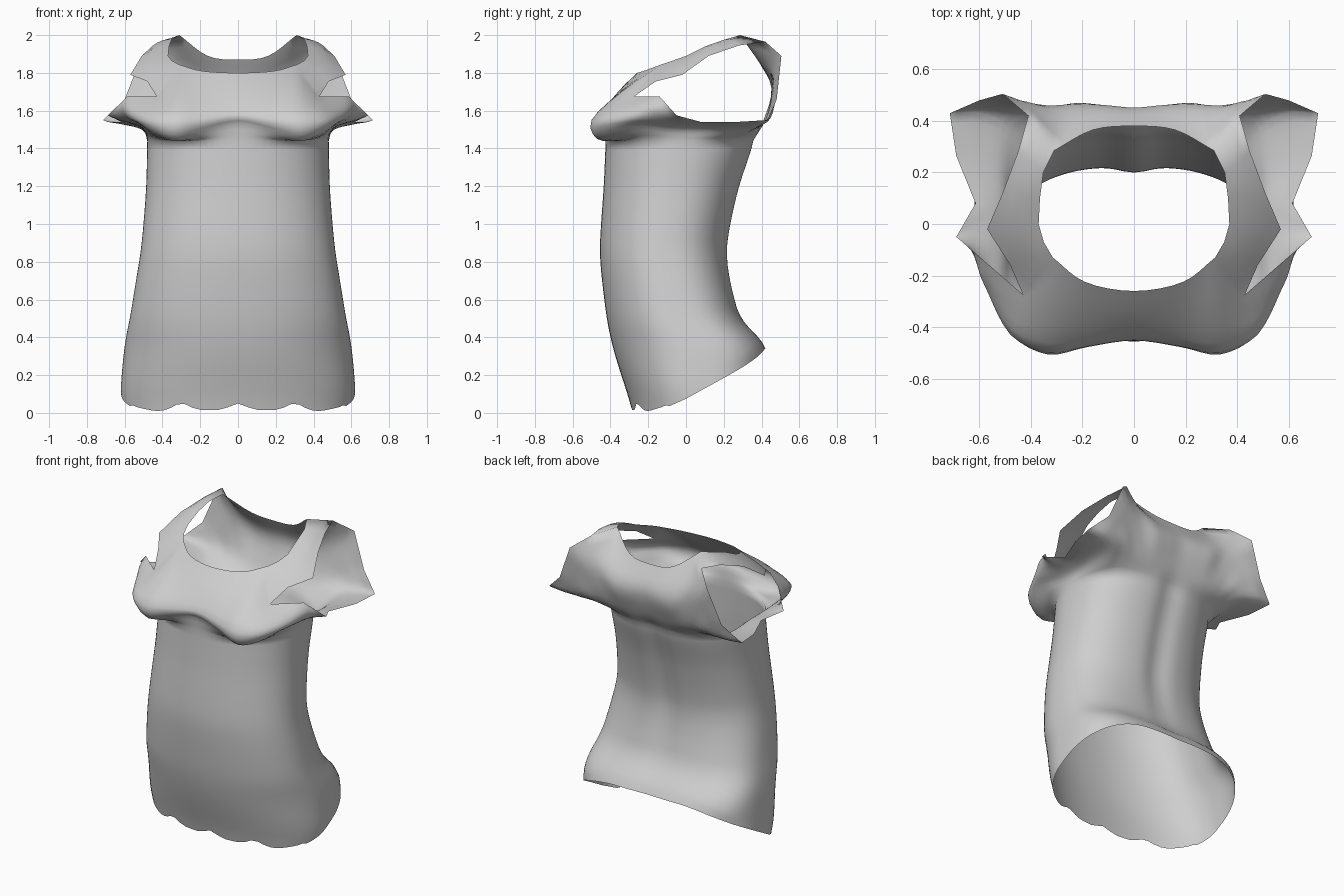
import bpy, bmesh, math
from mathutils import Vector

if "Cube" in bpy.data.objects:
    bpy.data.objects.remove(bpy.data.objects["Cube"])

SUB = 4        # mesh columns between control columns
BODY_ROWS = 30
YOKE_ROWS = 12
TOP_Z = 1.44   # where the skirt meets the yoke

# Skirt sections: height, half width, front y, back y
SECTIONS = [(0, .605, -.28, .40), (.1, .624, -.31, .41), (.3, .607, -.375, .43),
            (.36, .60, -.39, .44), (.42, .59, -.405, .36), (.5, .572, -.42, .285),
            (.7, .54, -.445, .235), (.85, .515, -.458, .218), (1.0, .50, -.45, .24),
            (1.2, .485, -.435, .287), (TOP_Z, .48, -.425, .37)]
# Hem height along the depth
HEM = [(-.2, .0), (-.1, .03), (0, .075), (.1, .13), (.2, .185), (.3, .24), (.42, .31)]
# Angle of each control column, front centre to back centre
ANGLES = [0, 17, 34, 52, 68, 83, 97, 110, 122, 134, 145, 153, 161, 170, 180]

# Yoke control columns, rising from the skirt to the open edge
FRONT_YOKE = [
    [(0, -.435, 1.53), (0, -.45, 1.58), (0, -.36, 1.70), (0, -.26, 1.80)],
    [(.18, -.45, 1.49), (.18, -.475, 1.56), (.18, -.36, 1.69), (.19, -.225, 1.81)],
    [(.33, -.47, 1.45), (.33, -.50, 1.55), (.32, -.34, 1.70), (.315, -.13, 1.845)],
    [(.44, -.40, 1.475), (.48, -.43, 1.55), (.45, -.34, 1.63), (.43, -.275, 1.675)],
    [(.51, -.26, 1.52), (.57, -.24, 1.56), (.60, -.19, 1.62), (.585, -.14, 1.675)],
    [(.50, -.09, 1.50), (.55, -.06, 1.53), (.62, -.04, 1.55), (.69, -.05, 1.575)],
]
BACK_YOKE = [
    [(.50, .06, 1.50), (.56, .08, 1.53), (.615, .08, 1.54)],
    [(.51, .22, 1.50), (.60, .25, 1.525), (.69, .265, 1.54)],
    [(.49, .37, 1.51), (.60, .43, 1.54), (.715, .43, 1.55)],
    [(.43, .42, 1.54), (.52, .465, 1.63), (.60, .48, 1.66)],
    [(.35, .42, 1.55), (.42, .47, 1.74), (.51, .505, 1.89)],
    [(.27, .42, 1.55), (.33, .46, 1.76), (.41, .42, 1.965)],
    [(.19, .42, 1.55), (.23, .465, 1.75), (.31, .285, 2.00)],
    [(.10, .415, 1.55), (.12, .462, 1.72), (.16, .365, 1.89)],
    [(0, .41, 1.55), (0, .452, 1.72), (0, .38, 1.87)],
]
# Strap stations, front to back: neck side, arm side
STRAP = [((.35, -.07, 1.865), (.48, -.16, 1.755)), ((.37, 0, 1.89), (.57, -.02, 1.79)),
         ((.365, .10, 1.94), (.51, .12, 1.89)), ((.352, .20, 1.975), (.45, .28, 1.945))]


def lerp_table(table, v):
    """Linear lookup in rows whose first entry is the key."""
    if v <= table[0][0]:
        return table[0][1:]
    for a, b in zip(table, table[1:]):
        if v <= b[0]:
            k = (v - a[0]) / (b[0] - a[0])
            return [p + (q - p) * k for p, q in zip(a[1:], b[1:])]
    return table[-1][1:]


def flip(p):
    return Vector((-p.x, p.y, p.z))


def spline(pts, t):
    """Smooth curve through pts, t from 0 to len(pts) - 1."""
    n = len(pts) - 1
    i = min(int(t), n - 1)
    k = t - i
    b, c = pts[i], pts[i + 1]
    a = pts[i - 1] if i else b * 2 - c
    d = pts[i + 2] if i + 2 <= n else c * 2 - b
    return 0.5 * (b * 2 + (c - a) * k + (a * 2 - b * 5 + c * 4 - d) * k ** 2
                  + (b * 3 - a - c * 3 + d) * k ** 3)


def ring_point(ring, i, edge):
    """Point on a yoke ring; edge 0 is smooth, edge 1 has sharp armhole corners."""
    t, n = i / SUB, len(ring) - 1
    smooth = spline([flip(ring[1])] + ring + [flip(ring[-2])], t + 1)
    if t <= 2:        # front neckline
        sharp = spline([flip(ring[2]), flip(ring[1])] + ring[:3], t + 2)
    elif t >= 12:     # back neckline
        sharp = spline(ring[12:] + [flip(ring[13]), flip(ring[12])], t - 12)
    else:
        k = min(int(t), n - 1)
        sharp = ring[k].lerp(ring[k + 1], t - k)
    return smooth.lerp(sharp, edge)


def body_point(deg, z):
    # averaged section so the skirt flows smoothly
    taps = [lerp_table(SECTIONS, z + d) for d in (-.06, -.03, 0, .03, .06)]
    w, f, b = (sum(v) / 5 for v in zip(*taps))
    s, c = math.sin(math.radians(deg)), math.cos(math.radians(deg))
    low = min(max((.9 - z) / .5, 0), 1)
    p = .92 if c > 0 else .82 - .2 * low
    x = w * max(s, 0) ** p if 0 < deg < 180 else 0.0
    y = (f + b) / 2 - math.copysign(abs(c) ** p, c) * (b - f) / 2
    if c < 0:  # spine groove
        y -= .025 * (1 - .8 * low) * math.exp(-(x / .08) ** 2)
    return Vector((x, y, z))


def hem_height(deg):
    z = .1
    for _ in range(10):
        p = body_point(deg, z)
        z = lerp_table(HEM, p.y)[0]
        if p.y < -.1 and p.x < .45:  # scalloped front hem
            z += .015 + .035 * abs(math.cos(math.pi * p.x / .3)) ** 5 - .04 * max(p.x - .3, 0)
        elif p.y < -.1:
            z += .009 + .2 * max(p.x - .54, 0)
    return z + .03 * max(0, -math.cos(math.radians(deg))) ** 4


cols = (len(ANGLES) - 1) * SUB + 1
angles = []
for i in range(cols):
    k, r = divmod(i, SUB)
    nxt = ANGLES[min(k + 1, len(ANGLES) - 1)]
    angles.append(ANGLES[k] + (nxt - ANGLES[k]) * r / SUB)

# Skirt rows
hems = [hem_height(a) for a in angles]
rows = [[body_point(a, h + (TOP_Z - h) * j / BODY_ROWS) for a, h in zip(angles, hems)]
        for j in range(BODY_ROWS + 1)]

# Yoke rows, continuing the skirt
controls = [[body_point(a, TOP_Z)] + [Vector(p) for p in col]
            for a, col in zip(ANGLES, FRONT_YOKE + BACK_YOKE)]
for j in range(1, YOKE_ROWS + 1):
    ring = [spline(c, (len(c) - 1) * j / YOKE_ROWS) for c in controls]
    rows.append([ring_point(ring, i, (j / YOKE_ROWS) ** 3) for i in range(cols)])

bm = bmesh.new()
grid = [[bm.verts.new(p) for p in row] for row in rows]
for lo, hi in zip(grid, grid[1:]):
    for i in range(cols - 1):
        bm.faces.new((lo[i], lo[i + 1], hi[i + 1], hi[i]))

# Shoulder strap, joined to the front and back of the yoke edge
top = grid[-1]
strap = [top[2 * SUB:3 * SUB + 1]]
for neck, arm in STRAP:
    n, m = Vector(neck), Vector(arm)
    strap.append([bm.verts.new(n.lerp(m, i / SUB) + Vector((0, 0, .012 * math.sin(math.pi * i / SUB))))
                  for i in range(SUB + 1)])
strap.append(top[11 * SUB:12 * SUB + 1][::-1])
for s, t in zip(strap, strap[1:]):
    for i in range(SUB):
        bm.faces.new((s[i], s[i + 1], t[i + 1], t[i]))

# Centre line exactly on the mirror plane
for row in grid:
    row[0].co.x = row[-1].co.x = 0

for f in bm.faces:
    f.smooth = True
mesh = bpy.data.meshes.new("dress")
bm.to_mesh(mesh)
bm.free()

dress = bpy.data.objects.new("dress", mesh)
bpy.context.collection.objects.link(dress)
mirror = dress.modifiers.new("Mirror", 'MIRROR')
mirror.use_clip = True
mirror.merge_threshold = .0005

cloth = bpy.data.materials.new("grey cloth")
cloth.diffuse_color = (.62, .62, .62, 1)
cloth.use_nodes = True
cloth.node_tree.nodes["Principled BSDF"].inputs["Base Color"].default_value = cloth.diffuse_color
mesh.materials.append(cloth)
